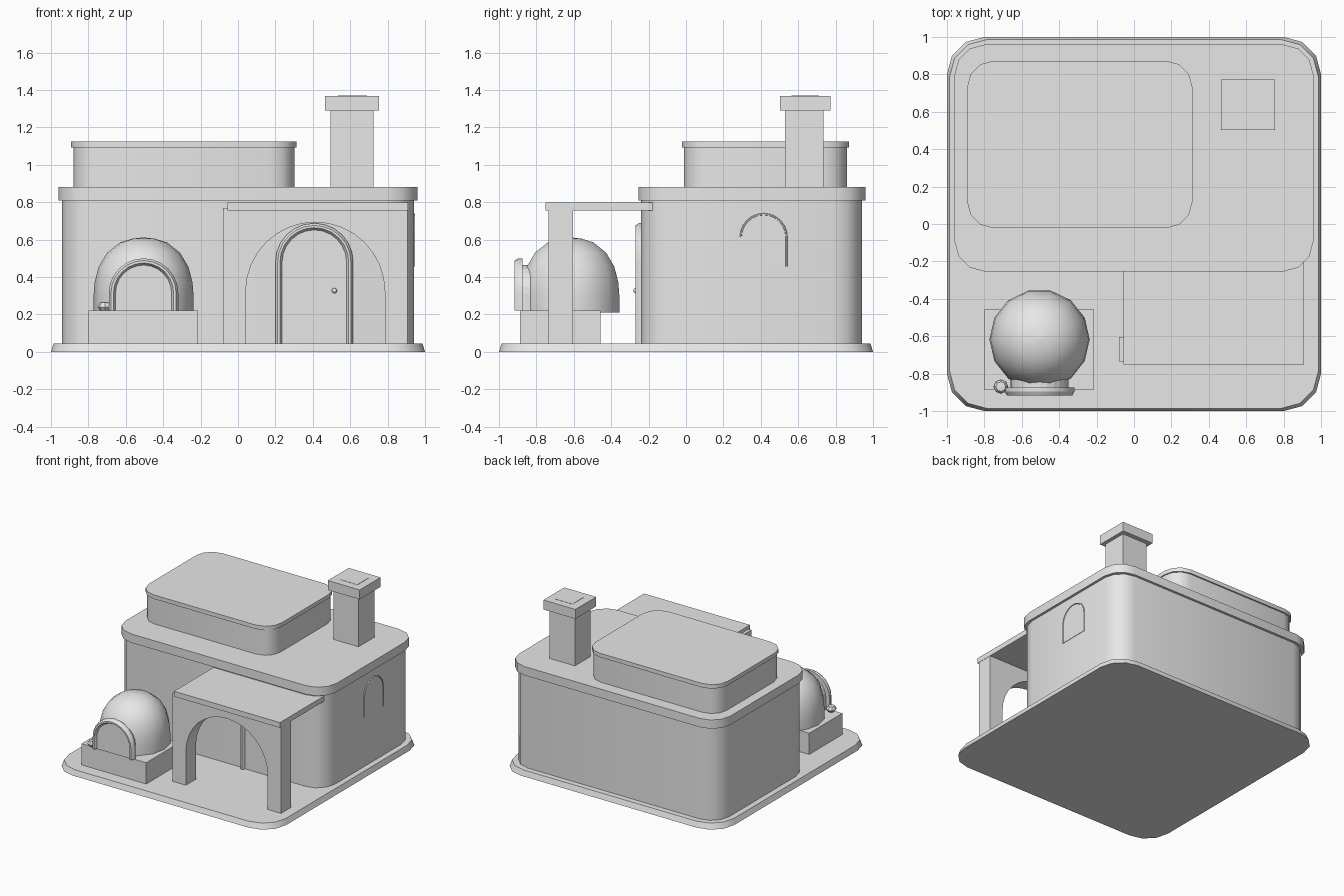
import bpy
import bmesh
from math import pi, sin, cos, radians
from mathutils import Matrix, Vector

cube = bpy.data.objects.get("Cube")
if cube:
    bpy.data.objects.remove(cube, do_unlink=True)

GREY = (0.8, 0.8, 0.8, 1)
plaster = bpy.data.materials.new("plain grey plaster")
plaster.use_nodes = True
plaster.diffuse_color = GREY
plaster.node_tree.nodes["Principled BSDF"].inputs["Base Color"].default_value = GREY


def finish(name, bm, smooth=None):
    """Turn a bmesh into a named object with outward normals."""
    bmesh.ops.recalc_face_normals(bm, faces=bm.faces)
    mesh = bpy.data.meshes.new(name)
    bm.to_mesh(mesh)
    bm.free()
    mesh.materials.append(plaster)
    obj = bpy.data.objects.new(name, mesh)
    bpy.context.collection.objects.link(obj)
    if smooth:
        bpy.ops.object.select_all(action='DESELECT')
        obj.select_set(True)
        bpy.context.view_layer.objects.active = obj
        bpy.ops.object.shade_smooth_by_angle(angle=radians(smooth))
    return obj


def loft(name, rings, smooth=None, caps=True):
    """Skin matching closed rings of points and cap both ends."""
    bm = bmesh.new()
    rows = [[bm.verts.new(p) for p in ring] for ring in rings]
    n = len(rows[0])
    for a, b in zip(rows, rows[1:]):
        for i in range(n):
            j = (i + 1) % n
            bm.faces.new((a[i], a[j], b[j], b[i]))
    if caps:
        bm.faces.new(rows[0])
        bm.faces.new(rows[-1])
    return finish(name, bm, smooth)


def box(name, x0, x1, y0, y1, z0, z1):
    bm = bmesh.new()
    size = Matrix.Diagonal((x1 - x0, y1 - y0, z1 - z0, 1))
    place = Matrix.Translation(((x0 + x1) / 2, (y0 + y1) / 2, (z0 + z1) / 2))
    bmesh.ops.create_cube(bm, size=1, matrix=place @ size)
    return finish(name, bm)


def rounded_ring(x0, x1, y0, y1, r, z, steps=3):
    corners = [(x1 - r, y1 - r), (x0 + r, y1 - r), (x0 + r, y0 + r), (x1 - r, y0 + r)]
    return [(cx + r * cos((k + i / steps) * pi / 2), cy + r * sin((k + i / steps) * pi / 2), z)
            for k, (cx, cy) in enumerate(corners) for i in range(steps + 1)]


def rounded_block(name, x0, x1, y0, y1, r, z0, z1, flare=0.0):
    top = rounded_ring(x0 + flare, x1 - flare, y0 + flare, y1 - flare, r, z1)
    return loft(name, [rounded_ring(x0, x1, y0, y1, r, z0), top], 35)


def arch(centre, half, bottom, top, steps=12):
    """Points (across, height) of a round-headed arch, open at the bottom."""
    spring = top - half
    curve = [(centre + half * cos(pi * i / steps), spring + half * sin(pi * i / steps))
             for i in range(steps + 1)]
    return [(centre + half, bottom)] + curve + [(centre - half, bottom)]


def front(u, z, depth):
    return (u, depth, z)


def side(u, z, depth):
    return (depth, u, z)


def arch_panel(name, plane, shape, d0, d1):
    return loft(name, [[plane(u, z, d) for u, z in shape] for d in (d0, d1)])


def arch_frame(name, plane, centre, half, bottom, top, width, back, face, bevel):
    """Sweep a chamfered section around an arch."""
    section = [(0, back), (0, (back + face) / 2), (bevel, face),
               (width - bevel, face), (width, (back + face) / 2), (width, back)]
    paths = [[plane(u, z, d) for u, z in arch(centre, half - inset, bottom, top - inset)]
             for inset, d in section]
    return loft(name, list(zip(*paths)), 25)


def lathe(name, x, y, profile, sides, smooth):
    rings = [[(x + r * cos(2 * pi * i / sides), y + r * sin(2 * pi * i / sides), z)
              for i in range(sides)] for r, z in profile]
    return loft(name, rings, smooth)


# Ground slab and house body
rounded_block("ground_slab", -1, 1, -1, 1, 0.2, 0, 0.045, 0.014)
rounded_block("house_walls", -0.94, 0.94, -0.24, 0.94, 0.16, 0.04, 0.815)
rounded_block("main_roof", -0.96, 0.96, -0.255, 0.96, 0.165, 0.81, 0.882)
rounded_block("upper_storey", -0.88, 0.302, -0.012, 0.86, 0.13, 0.88, 1.1)
rounded_block("upper_roof", -0.892, 0.312, -0.022, 0.872, 0.14, 1.092, 1.125)

# Chimney
box("chimney_stack", 0.495, 0.725, 0.53, 0.735, 0.88, 1.295)
box("chimney_cap", 0.465, 0.755, 0.502, 0.772, 1.29, 1.368)
box("chimney_flue", 0.535, 0.69, 0.565, 0.71, 1.36, 1.37)

# Porch: arched front wall and flat roof
opening = arch(0.413, 0.372, 0.045, 0.693, 16)
outline = [(-0.08, 0.045), (-0.08, 0.77), (0.906, 0.77), (0.906, 0.045)]
arch_panel("porch_arch", front, outline + opening, -0.735, -0.605)
box("porch_roof", -0.055, 0.908, -0.752, -0.18, 0.755, 0.798)

# Front door
arch_panel("door_panel", front, arch(0.408, 0.185, 0.045, 0.665), -0.246, -0.235)
arch_frame("door_frame", front, 0.408, 0.208, 0.045, 0.688, 0.036, -0.235, -0.27, 0.012)
bm = bmesh.new()
bmesh.ops.create_uvsphere(bm, u_segments=8, v_segments=6, radius=0.014,
                          matrix=Matrix.Translation((0.515, -0.268, 0.327)))
finish("door_knob", bm, 60)

# Left side window
arch_panel("window_panel", side, arch(0.415, 0.12, 0.455, 0.735), 0.93, 0.943)
arch_frame("window_frame", side, 0.415, 0.128, 0.455, 0.742, 0.012, 0.93, 0.947, 0.003)

# Outdoor oven
box("oven_plinth", -0.8, -0.213, -0.887, -0.457, 0.04, 0.22)
dome = [(0.268, 0.21), (0.268, 0.29), (0.262, 0.37), (0.24, 0.455),
        (0.195, 0.53), (0.125, 0.585), (0.06, 0.605), (0.002, 0.612)]
lathe("oven_dome", -0.505, -0.617, dome, 14, 50)
arch_panel("oven_door", front, arch(-0.505, 0.155, 0.22, 0.465), -0.898, -0.8)
arch_frame("oven_frame", front, -0.505, 0.186, 0.22, 0.5, 0.037, -0.875, -0.918, 0.012)

# Small bowl beside the oven
bowl = [(0.024, 0.22), (0.038, 0.238), (0.038, 0.246), (0.026, 0.264), (0.012, 0.266)]
lathe("bowl", -0.712, -0.87, bowl, 8, 25)
